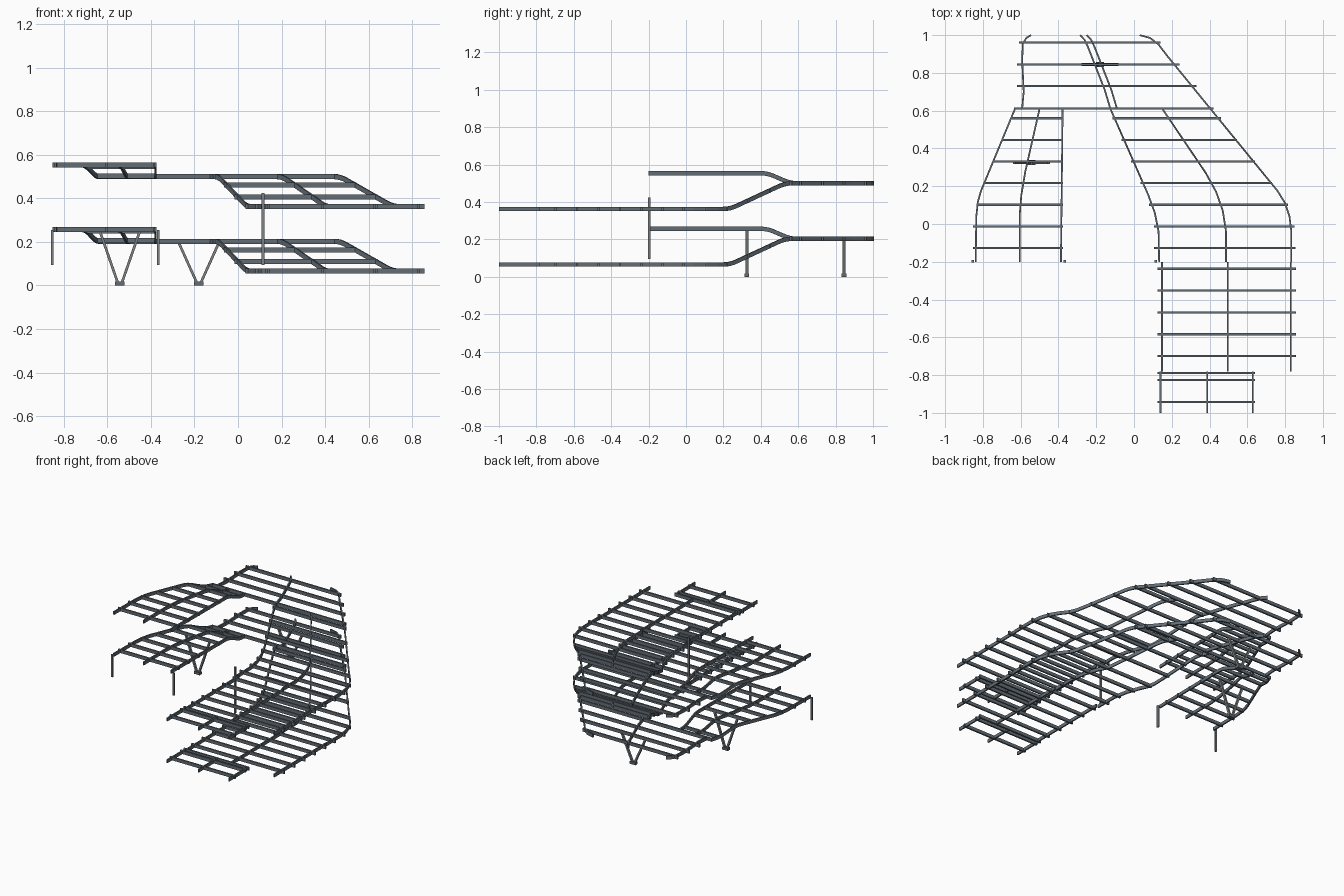
import bpy
import bmesh
from mathutils import Vector

cube = bpy.data.objects.get("Cube")
if cube:
    bpy.data.objects.remove(cube)


def material(name, rgb):
    m = bpy.data.materials.new(name)
    m.use_nodes = True
    m.diffuse_color = (*rgb, 1)
    m.node_tree.nodes["Principled BSDF"].inputs["Base Color"].default_value = (*rgb, 1)
    return m


STEEL = material("slate steel", (0.125, 0.153, 0.178))
POST = material("grey post steel", (0.21, 0.225, 0.23))
DEPTH = 0.023
STOREY = 0.297


def finish(bm, name, mat):
    bmesh.ops.recalc_face_normals(bm, faces=bm.faces)
    mesh = bpy.data.meshes.new(name)
    bm.to_mesh(mesh)
    bm.free()
    mesh.materials.append(mat)
    bpy.context.collection.objects.link(bpy.data.objects.new(name, mesh))


def ramp(y, y0, y1, z0, z1):
    """Sloping floor height with softened bends."""
    total = 0
    for k in range(-3, 4):
        t = (y + k * 0.01 - y0) / (y1 - y0)
        total += z0 + (z1 - z0) * min(1, max(0, t))
    return total / 7


def right_z(y):
    return ramp(y, 0.235, 0.53, 0.066, 0.203)


def left_z(y):
    return ramp(y, 0.435, 0.56, 0.257, 0.203)


def sweep(name, points, height, lift, width=0.009):
    """Rectangular girder following a plan path and the floor height."""
    path = []
    corners = [Vector(p) for p in points]
    for a, b in zip(corners, corners[1:]):
        n = max(1, int((b - a).length / 0.025))
        path += [a.lerp(b, i / n) for i in range(n)]
    path.append(corners[-1])
    bm = bmesh.new()
    rings = []
    for i, p in enumerate(path):
        d = (path[min(i + 1, len(path) - 1)] - path[max(i - 1, 0)]).normalized()
        side = Vector((-d.y, d.x)) * width / 2
        z = height(p.y) + lift
        rings.append([bm.verts.new((p.x + s * side.x, p.y + s * side.y, z + h * DEPTH / 2))
                      for s, h in ((-1, -1), (1, -1), (1, 1), (-1, 1))])
    for a, b in zip(rings, rings[1:]):
        for k in range(4):
            j = (k + 1) % 4
            bm.faces.new((a[k], a[j], b[j], b[k]))
    bm.faces.new(rings[0])
    bm.faces.new(rings[-1])
    finish(bm, name, STEEL)


def joists(name, rows, height, lift):
    """Set of cross joists, each given as y, x start, x end."""
    bm = bmesh.new()
    for y, x0, x1 in rows:
        verts = bmesh.ops.create_cube(bm, size=1)["verts"]
        bmesh.ops.scale(bm, vec=(x1 - x0, 0.011, DEPTH), verts=verts)
        bmesh.ops.translate(bm, vec=((x0 + x1) / 2, y, height(y) + lift), verts=verts)
    finish(bm, name, STEEL)


def box(name, size, center, mat):
    bm = bmesh.new()
    bmesh.ops.create_cube(bm, size=1)
    bmesh.ops.scale(bm, vec=size, verts=bm.verts)
    bmesh.ops.translate(bm, vec=center, verts=bm.verts)
    finish(bm, name, mat)


def strut(name, a, b, size):
    a, b = Vector(a), Vector(b)
    bm = bmesh.new()
    bmesh.ops.create_cube(bm, size=1)
    bmesh.ops.scale(bm, vec=(*size, (b - a).length), verts=bm.verts)
    bmesh.ops.rotate(bm, matrix=Vector((0, 0, 1)).rotation_difference(b - a).to_matrix(),
                     verts=bm.verts)
    bmesh.ops.translate(bm, vec=(a + b) / 2, verts=bm.verts)
    finish(bm, name, POST)


# Joist layout
back_rows = [(0.96, -0.61, 0.14), (0.845, -0.62, 0.24), (0.73, -0.62, 0.33),
             (0.612, -0.635, 0.42)]
left_rows = [(0.56 - 0.1145 * i, x, -0.375)
             for i, x in enumerate((-0.645, -0.695, -0.745, -0.795, -0.835, -0.853, -0.853))]
spans = [(-0.115, 0.46), (-0.065, 0.545), (-0.015, 0.64), (0.035, 0.73),
         (0.08, 0.815), (0.105, 0.85), (0.105, 0.855)]
right_rows = [(0.56 - 0.1145 * i, a, b) for i, (a, b) in enumerate(spans)]
front_rows = [(-0.237 - 0.1155 * i, 0.125, 0.857) for i in range(5)]
end_rows = [(y, 0.125, 0.64) for y in (-0.788, -0.825, -0.942)]

# Girder plan paths
left_girders = {
    "left_wing_outer_girder": [(-0.63, 0.61), (-0.81, 0.175), (-0.826, 0.12), (-0.835, 0.04),
                               (-0.838, -0.2)],
    "left_wing_middle_girder": [(-0.5, 0.61), (-0.575, 0.28), (-0.597, 0.15), (-0.605, 0.05),
                                (-0.605, -0.2)],
    "left_wing_inner_girder": [(-0.378, 0.61), (-0.387, -0.2)],
}
right_girders = {
    "back_corner_girder": [(-0.545, 1), (-0.57, 0.985), (-0.588, 0.955), (-0.592, 0.87),
                           (-0.584, 0.7), (-0.592, 0.61)],
    "right_wing_inner_girder": [(-0.125, 0.61), (0.075, 0.155), (0.11, 0.06), (0.13, -0.04),
                                (0.133, -0.2)],
    "right_wing_middle_girder": [(0.15, 0.61), (0.38, 0.27), (0.435, 0.17), (0.47, 0.07),
                                 (0.487, -0.04), (0.487, -0.2)],
    "right_wing_outer_girder": [(0.03, 1), (0.085, 0.985), (0.13, 0.95), (0.18, 0.885),
                                (0.76, 0.175), (0.8, 0.11), (0.823, 0.04), (0.833, -0.04),
                                (0.833, -0.2)],
}
for i, x in enumerate((0.148, 0.497, 0.83)):
    right_girders[f"front_girder_{i + 1}"] = [(x, -0.2), (x, -0.782)]
for i, x in enumerate((0.14, 0.388, 0.628)):
    right_girders[f"end_girder_{i + 1}"] = [(x, -0.782), (x, -1)]

# Two matching floors
for level, lift, shift in (("lower", 0, 0.035), ("upper", STOREY, 0)):
    for name, pts in left_girders.items():
        sweep(f"{level}_{name}", pts, left_z, lift)
    for name, pts in right_girders.items():
        sweep(f"{level}_{name}", pts, right_z, lift)
    sweep(f"{level}_back_middle_girder",
          [(x + shift, y) for x, y in ((-0.285, 1), (-0.262, 0.975), (-0.245, 0.94),
                                       (-0.155, 0.71), (-0.125, 0.61))], right_z, lift)
    joists(f"{level}_left_wing_joists", left_rows, left_z, lift)
    joists(f"{level}_right_joists", back_rows + right_rows + front_rows + end_rows,
           right_z, lift)

# Straight posts
for name, x, top in (("left_outer_post", -0.853, 0.255), ("left_inner_post", -0.367, 0.255),
                     ("tall_right_post", 0.115, 0.425)):
    strut(name, (x, -0.197, 0.095), (x, -0.197, top), (0.012, 0.012))

# V-shaped supports on small feet
for name, x, y, top in (("left_wing", -0.543, 0.325, 0.25), ("back", -0.18, 0.845, 0.196)):
    box(f"{name}_support_foot", (0.044, 0.026, 0.018), (x, y, 0.009), STEEL)
    for side, s in (("right", -1), ("left", 1)):
        strut(f"{name}_support_{side}_leg", (x + s * 0.01, y, 0.014),
              (x + s * 0.092, y, top), (0.012, 0.016))
